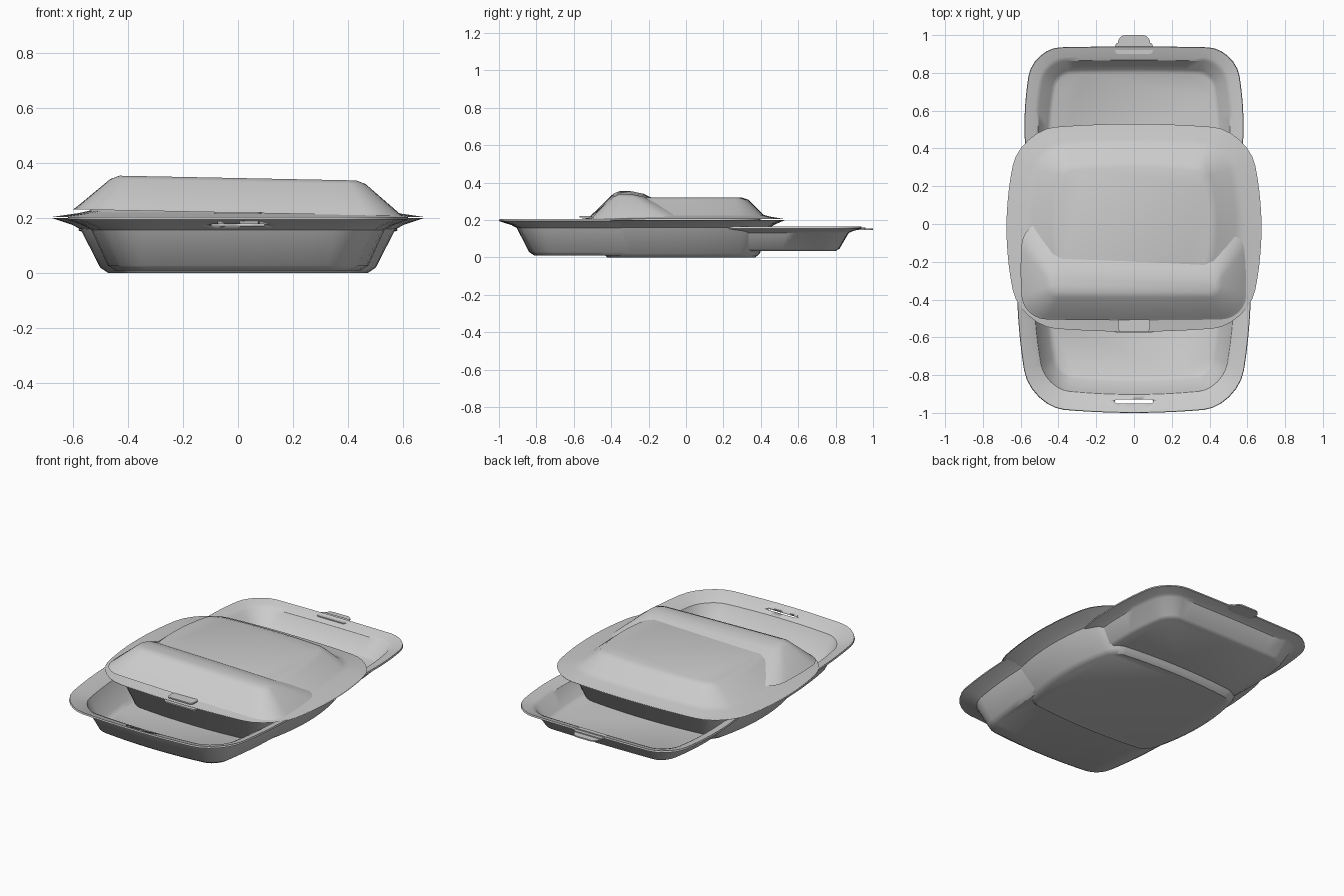
import bpy, bmesh, math
from mathutils import Vector

if "Cube" in bpy.data.objects:
    bpy.data.objects.remove(bpy.data.objects["Cube"], do_unlink=True)

grey = (.6, .6, .6, 1)
foam = bpy.data.materials.new("grey_foam")
foam.use_nodes = True
foam.diffuse_color = grey
foam.node_tree.nodes["Principled BSDF"].inputs["Base Color"].default_value = grey

# Wall shapes: share of the way outward, share of the way from base to rim
LIPPED = [(0, 0), (.15, .1), (.5, .8), (.65, .88), (1, 1)]
SLOPED = [(0, 0), (.2, .1), (.9, .9), (1, 1)]
STRAIGHT = [(0, 0), (1, 1)]


def rectangle(half_width, front, back, radius):
    return Vector((half_width, front, back, radius))


def outline(rect, bow_x, bow_y, steps=6, cuts=10):
    """Rounded rectangle whose sides bow outward."""
    half_width, front, back, radius = rect
    half_depth, middle = (back - front) / 2, (front + back) / 2
    corners = []
    for quarter, (sx, sy) in enumerate([(1, 1), (-1, 1), (-1, -1), (1, -1)]):
        centre = Vector((sx * (half_width - radius), sy * (half_depth - radius)))
        for step in range(steps + 1):
            angle = math.pi / 2 * (quarter + step / steps)
            corners.append(centre + radius * Vector((math.cos(angle), math.sin(angle))))
    points = []
    for index, point in enumerate(corners):
        following = corners[(index + 1) % len(corners)]
        is_side = index % (steps + 1) == steps
        pieces = cuts if is_side else 1
        points += [point.lerp(following, piece / pieces) for piece in range(pieces)]
    return [(x * (1 - bow_x * (y / half_depth) ** 2),
             middle + y * (1 - bow_y * (x / half_width) ** 2)) for x, y in points]


def shell(name, base, rim, base_z, rim_z, wall=LIPPED, bow_x=0, bow_y=0, lining=0, tilt=0):
    """Closed skin from base to rim; a lining adds an inner wall and floor."""
    def ring(out, up, lift, shrink):
        inset = rectangle(shrink, -shrink, shrink, 0)
        z = base_z + (rim_z - base_z) * up + lift
        return base.lerp(rim, out) - inset, z

    rings = [ring(out, up, 0, 0) for out, up in wall]
    if lining:
        rings += [ring(out, up, lining, lining / 4) for out, up in reversed(wall)]
    bm = bmesh.new()
    loops = [[bm.verts.new((x, y, z - tilt * x)) for x, y in outline(rect, bow_x, bow_y)]
             for rect, z in rings]
    for lower, upper in zip(loops, loops[1:]):
        for i in range(len(lower)):
            bm.faces.new((lower[i - 1], lower[i], upper[i], upper[i - 1]))
    bm.faces.new(loops[0])
    bm.faces.new(loops[-1])
    bmesh.ops.recalc_face_normals(bm, faces=bm.faces)
    mesh = bpy.data.meshes.new(name)
    bm.to_mesh(mesh)
    bm.free()
    mesh.materials.append(foam)
    part = bpy.data.objects.new(name, mesh)
    bpy.context.collection.objects.link(part)
    bpy.ops.object.select_all(action="DESELECT")
    part.select_set(True)
    bpy.context.view_layer.objects.active = part
    bpy.ops.object.shade_smooth_by_angle(angle=math.radians(35))
    return part


def plate(name, rect, bottom, thickness=.008):
    return shell(name, rect, rect, bottom, bottom + thickness, wall=STRAIGHT)


# Front tray with a broad lip
front_tray = shell("front_tray",
                   base=rectangle(half_width=.45, front=-.81, back=.3, radius=.08),
                   rim=rectangle(half_width=.62, front=-1, back=.4, radius=.2),
                   base_z=.01, rim_z=.195, bow_x=.12, bow_y=.05, lining=.01)

# Latch slot through the front lip
cutter = plate("slot_cutter", rectangle(half_width=.1, front=-.95, back=-.93, radius=.009),
               bottom=.1, thickness=.2)
cutter.hide_render = True
slot = front_tray.modifiers.new("slot", "BOOLEAN")
slot.operation, slot.object, slot.solver = "DIFFERENCE", cutter, "EXACT"
bpy.context.view_layer.objects.active = front_tray
bpy.ops.object.modifier_apply(modifier=slot.name)
bpy.data.objects.remove(cutter, do_unlink=True)

# Back tray, shallower, with a pull tab
shell("back_tray",
      base=rectangle(half_width=.44, front=.1, back=.8, radius=.07),
      rim=rectangle(half_width=.58, front=.1, back=.94, radius=.15),
      base_z=.035, rim_z=.155, bow_x=.09, bow_y=.02, lining=.01)
plate("back_tab_root", rectangle(half_width=.1, front=.9, back=.96, radius=.02), bottom=.152)
plate("back_tab", rectangle(half_width=.085, front=.9, back=1, radius=.04), bottom=.146)

# Closed middle box: lower body and lid share one rim
box_rim = rectangle(half_width=.675, front=-.57, back=.53, radius=.2)
shell("box_body",
      base=rectangle(half_width=.47, front=-.42, back=.37, radius=.06), rim=box_rim,
      base_z=0, rim_z=.2, bow_x=.12, bow_y=.07)
plate("box_rim_edge", box_rim, bottom=.2).hide_render = True
bpy.data.objects.remove(bpy.data.objects["box_rim_edge"], do_unlink=True)
shell("box_lid",
      base=rectangle(half_width=.4, front=-.3, back=.3, radius=.03), rim=box_rim,
      base_z=.32, rim_z=.205, bow_x=.12, bow_y=.06)

# Raised front ridge of the lid, lower on one side
shell("lid_ridge",
      base=rectangle(half_width=.43, front=-.36, back=-.29, radius=.03),
      rim=rectangle(half_width=.6, front=-.51, back=.02, radius=.12),
      base_z=.346, rim_z=.22, wall=SLOPED, bow_x=.03, bow_y=.03, tilt=.02)

# Latch on the front rim of the box
plate("front_latch", rectangle(half_width=.11, front=-.575, back=-.5, radius=.02), bottom=.185)
plate("front_latch_cap", rectangle(half_width=.085, front=-.57, back=-.5, radius=.02), bottom=.215)
